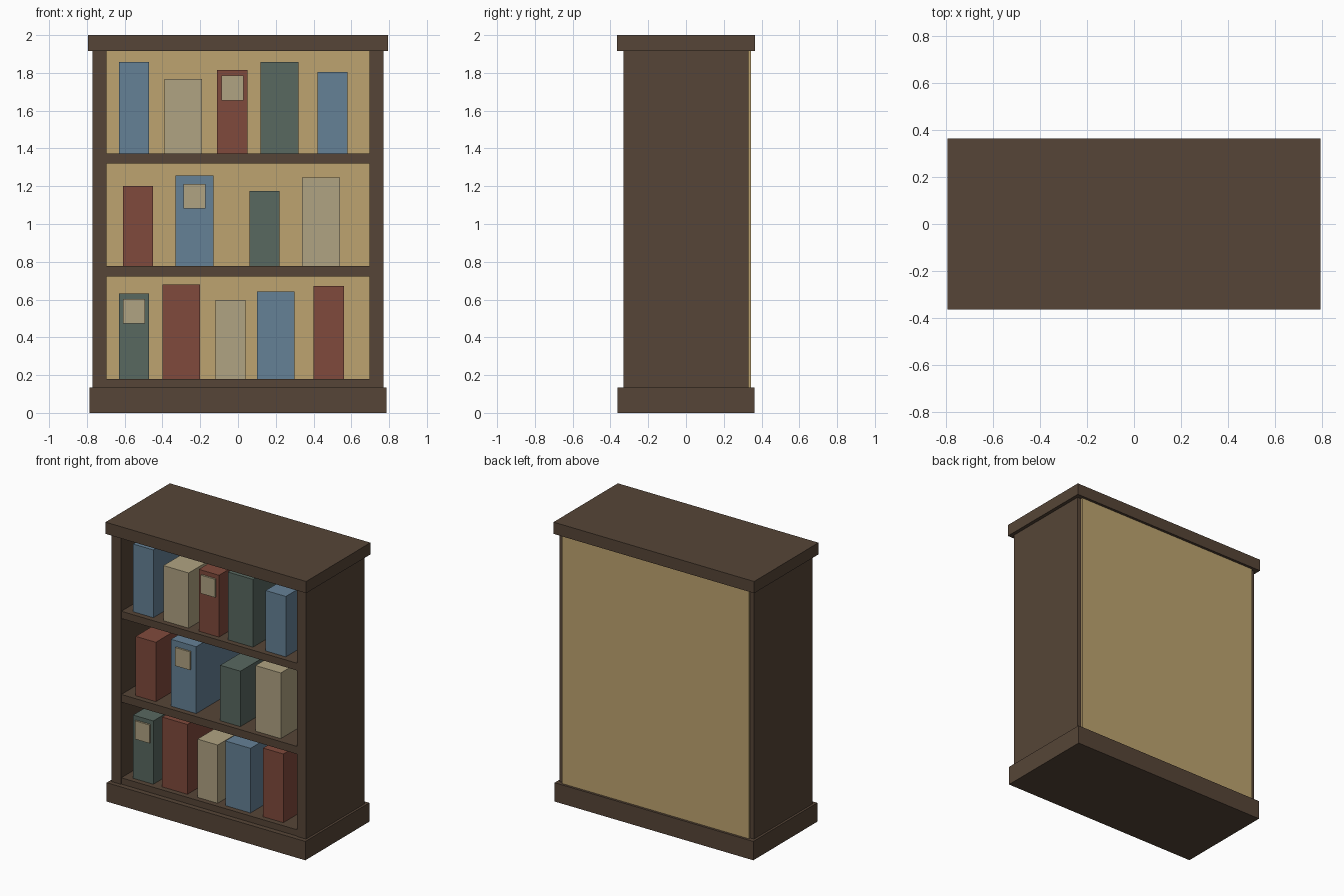
import bpy

if "Cube" in bpy.data.objects:
    bpy.data.objects.remove(bpy.data.objects["Cube"])


def material(name, rgb):
    # 8-bit display colour converted to linear
    m = bpy.data.materials.new(name)
    lin = [((c / 255 + 0.055) / 1.055) ** 2.4 for c in rgb]
    m.diffuse_color = (*lin, 1)
    m.use_nodes = True
    m.node_tree.nodes["Principled BSDF"].inputs["Base Color"].default_value = m.diffuse_color
    return m


wood = material("dark_wood", (86, 69, 55))
tan = material("back_board", (190, 164, 112))
cream = material("cream", (176, 163, 130))
blue = material("blue", (101, 129, 150))
red = material("red", (128, 74, 60))
green = material("green", (88, 104, 96))


def box(name, x, y, z, mat):
    # Box from (min, max) ranges on each axis
    bpy.ops.mesh.primitive_cube_add(
        size=1, location=[(a + b) / 2 for a, b in (x, y, z)])
    ob = bpy.context.object
    ob.name = name
    ob.scale = [b - a for a, b in (x, y, z)]
    bpy.ops.object.transform_apply(location=False, rotation=False, scale=True)
    ob.data.materials.append(mat)
    return ob


# Case
box("plinth", (-0.787, 0.787), (-0.362, 0.362), (0, 0.135), wood)
box("top_slab", (-0.795, 0.795), (-0.364, 0.364), (1.916, 2.0), wood)
for name, s in (("left", -1), ("right", 1)):
    xs = sorted((s * 0.697, s * 0.77))
    box(name + "_side", xs, (-0.33, 0.33), (0.13, 1.92), wood)
box("back_panel", (-0.74, 0.74), (0.315, 0.345), (0.13, 1.92), tan)

# Shelves: bottom z, top z, books as (centre x, width, top z, colour, has label)
shelves = [
    (0.13, 0.18, [(-0.55, 0.16, 0.633, green, True),
                  (-0.30, 0.20, 0.680, red, False),
                  (-0.04, 0.16, 0.597, cream, False),
                  (0.20, 0.20, 0.643, blue, False),
                  (0.48, 0.16, 0.672, red, False)]),
    (0.722, 0.777, [(-0.53, 0.16, 1.202, red, False),
                    (-0.23, 0.20, 1.256, blue, True),
                    (0.14, 0.16, 1.174, green, False),
                    (0.44, 0.20, 1.247, cream, False)]),
    (1.321, 1.373, [(-0.55, 0.16, 1.858, blue, False),
                    (-0.29, 0.20, 1.768, cream, False),
                    (-0.03, 0.16, 1.816, red, True),
                    (0.22, 0.20, 1.858, green, False),
                    (0.50, 0.16, 1.806, blue, False)]),
]
for i, (z0, z1, books) in enumerate(shelves, 1):
    box(f"shelf_{i}", (-0.70, 0.70), (-0.325, 0.32), (z0, z1), wood)
    for j, (cx, w, top, mat, label) in enumerate(books, 1):
        box(f"book_{i}_{j}", (cx - w / 2, cx + w / 2), (-0.287, 0.27),
            (z1, top), mat)
        if label:
            # Plain plate near the top of the spine
            lz = top - (0.043 if w > 0.18 else 0.03)
            box(f"spine_plate_{i}_{j}", (cx - 0.058, cx + 0.058),
                (-0.30, -0.28), (lz - 0.131, lz), cream)
